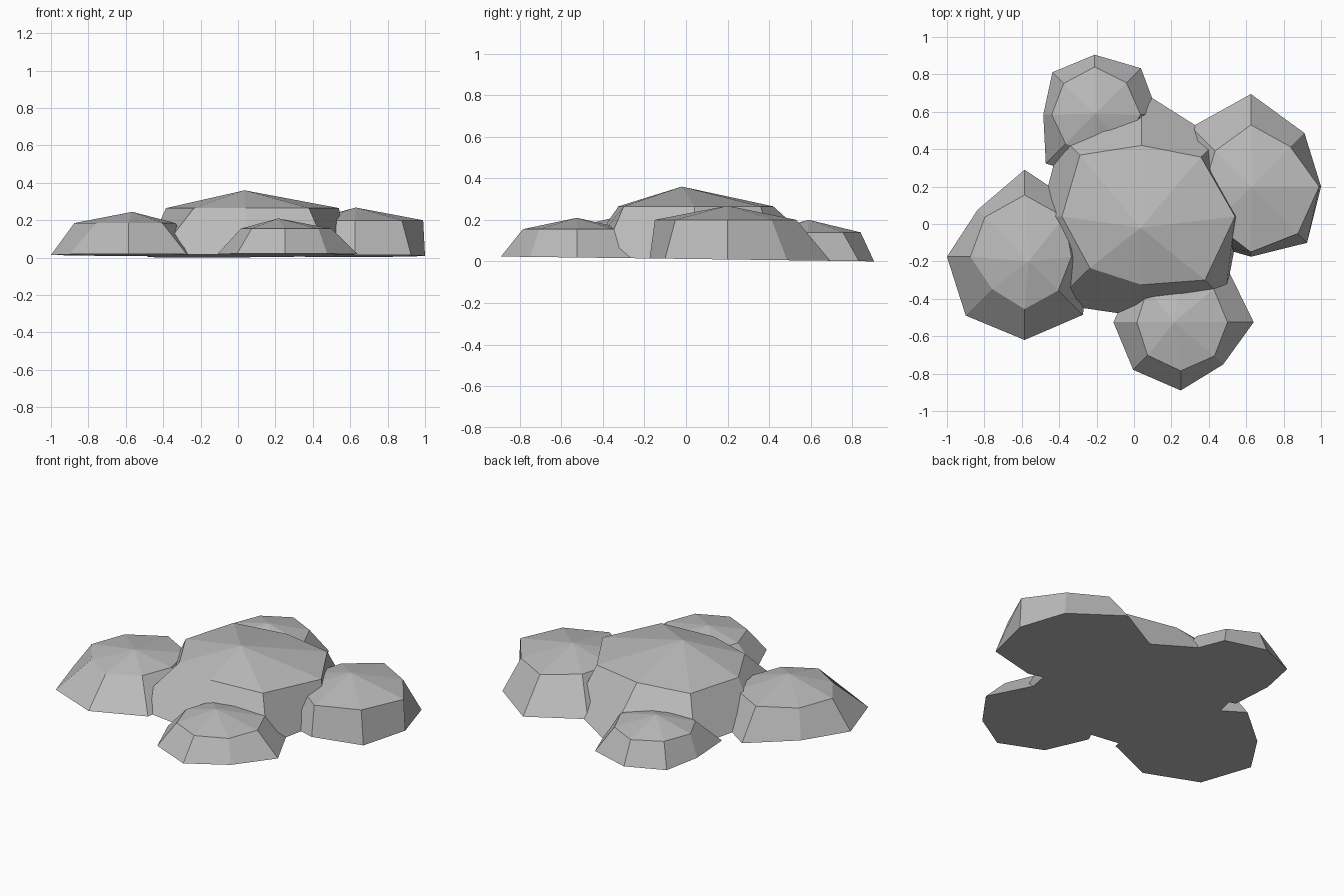
import bpy, bmesh, math

if "Cube" in bpy.data.objects:
    bpy.data.objects.remove(bpy.data.objects["Cube"])

stone = bpy.data.materials.new("stone_grey")
stone.diffuse_color = (0.5, 0.5, 0.5, 1)
stone.use_nodes = True
stone.node_tree.nodes["Principled BSDF"].inputs["Base Color"].default_value = stone.diffuse_color


def rock(name, centre, apex, rim_z, rim, base):
    """Faceted boulder: octagonal base, octagonal rim and a shallow peak.
    rim and base are radii at 45 degree steps, counter-clockwise from +x."""
    bm = bmesh.new()

    def ring(radii, height):
        verts = []
        for i, r in enumerate(radii):
            a = i * math.pi / 4
            x, y = centre[0] + r * math.cos(a), centre[1] + r * math.sin(a)
            verts.append(bm.verts.new((x, y, height(y))))
        return verts

    low = ring(base, lambda y: 0.012 - 0.013 * y)  # base tilts slightly
    top = ring(rim, lambda y: rim_z)
    peak = bm.verts.new(apex)
    for i in range(8):
        j = (i + 1) % 8
        bm.faces.new((low[i], low[j], top[j], top[i]))
        bm.faces.new((top[i], top[j], peak))
    bm.faces.new(low[::-1])
    bmesh.ops.recalc_face_normals(bm, faces=bm.faces)
    mesh = bpy.data.meshes.new(name)
    bm.to_mesh(mesh)
    bm.free()
    mesh.materials.append(stone)
    obj = bpy.data.objects.new(name, mesh)
    bpy.context.collection.objects.link(obj)


# Large middle boulder
rock("centre_rock", (0.04, 0.04), (0.035, -0.02, 0.36), 0.265,
     (.50, .45, .38, .465, .425, .39, .365, .48),
     (.53, .58, .67, .61, .54, .66, .535, .63))

# Four smaller boulders around it
rock("left_rock", (-0.585, -0.175), (-0.565, -0.20, 0.245), 0.185,
     (.25, .30, .33, .30, .29, .245, .28, .255),
     (.36, .395, .465, .355, .415, .445, .445, .44))
rock("right_rock", (0.625, 0.2), (0.63, 0.2, 0.268), 0.2,
     (.365, .30, .33, .27, .25, .28, .35, .355),
     (.375, .405, .495, .45, .35, .41, .375, .425))
rock("back_rock", (-0.21, 0.585), (-0.21, 0.59, 0.2), 0.14,
     (.245, .24, .255, .235, .23, .22, .21, .22),
     (.34, .35, .32, .32, .275, .37, .34, .33))
rock("front_rock", (0.25, -0.525), (0.215, -0.525, 0.21), 0.155,
     (.25, .25, .24, .25, .235, .25, .26, .255),
     (.39, .37, .35, .35, .36, .36, .365, .32))
